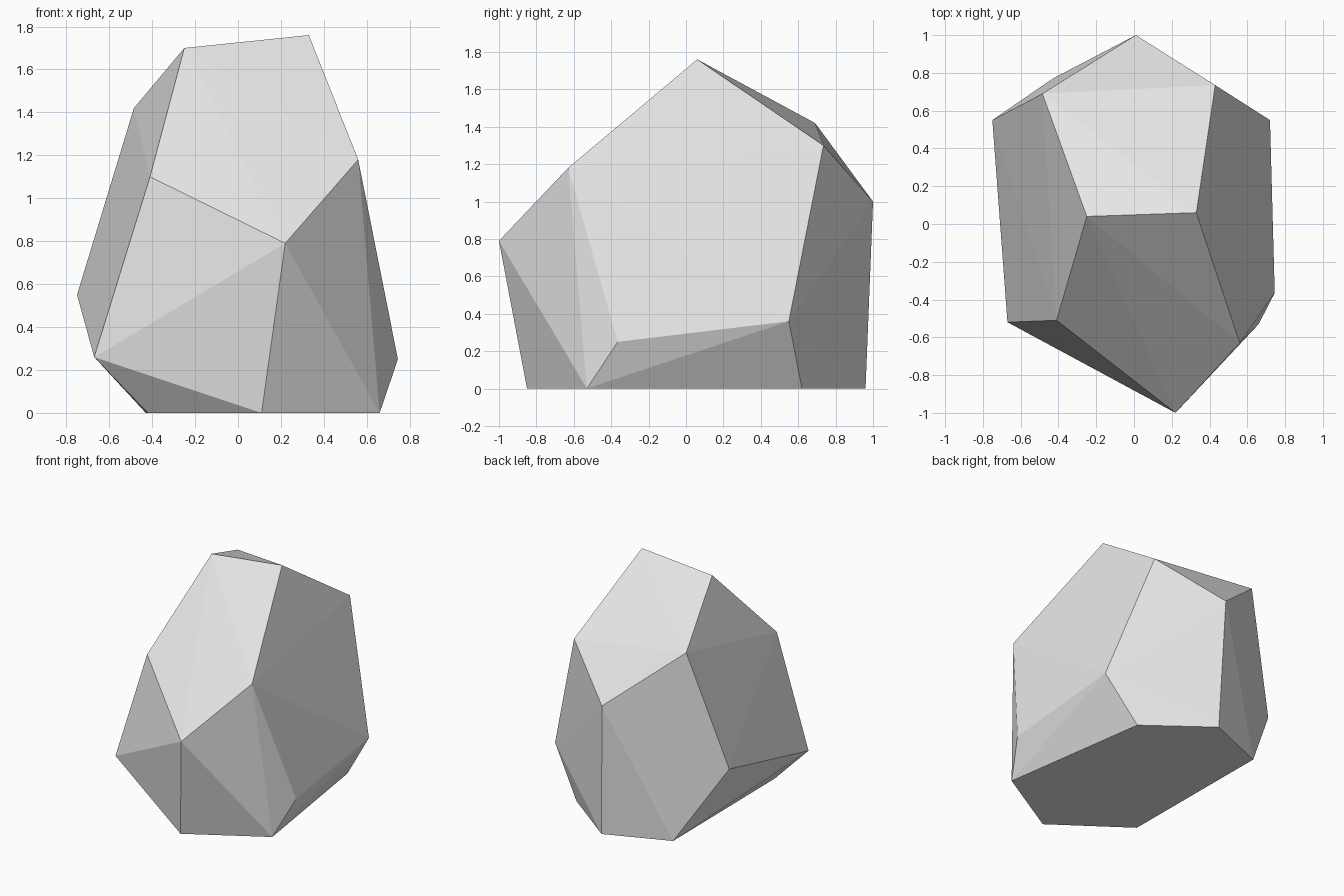
import bpy
import bmesh

cube = bpy.data.objects.get("Cube")
if cube:
    bpy.data.objects.remove(cube, do_unlink=True)


def make_material(name, colour):
    material = bpy.data.materials.new(name)
    material.use_nodes = True
    material.diffuse_color = colour
    material.node_tree.nodes["Principled BSDF"].inputs["Base Color"].default_value = colour
    return material


# Corner rings of the boulder, from the ground up
base_ring = [(-.42, -.47, 0), (.11, -.85, 0), (.66, -.53, 0),
             (.49, .62, 0), (.04, .96, 0), (-.43, .77, 0)]
lower_ring = [(-.67, -.52, .26), (.745, -.365, .25), (.72, .55, .36), (-.75, .55, .55)]
upper_ring = [(.22, -1, .79), (.56, -.63, 1.18), (.43, .735, 1.3),
              (.01, 1, 1), (-.485, .69, 1.42), (-.41, -.51, 1.1)]
crown_edge = [(-.25, .04, 1.7), (.33, .06, 1.76)]

# Wrap the corners in a faceted convex shell
bm = bmesh.new()
for ring in (base_ring, lower_ring, upper_ring, crown_edge):
    for corner in ring:
        bm.verts.new(corner)
bmesh.ops.convex_hull(bm, input=bm.verts[:])
bmesh.ops.recalc_face_normals(bm, faces=bm.faces[:])
for face in bm.faces:
    face.smooth = False

mesh = bpy.data.meshes.new("boulder")
bm.to_mesh(mesh)
bm.free()
mesh.materials.append(make_material("pale_grey_stone", (.8, .8, .8, 1)))
boulder = bpy.data.objects.new("boulder", mesh)
bpy.context.collection.objects.link(boulder)
